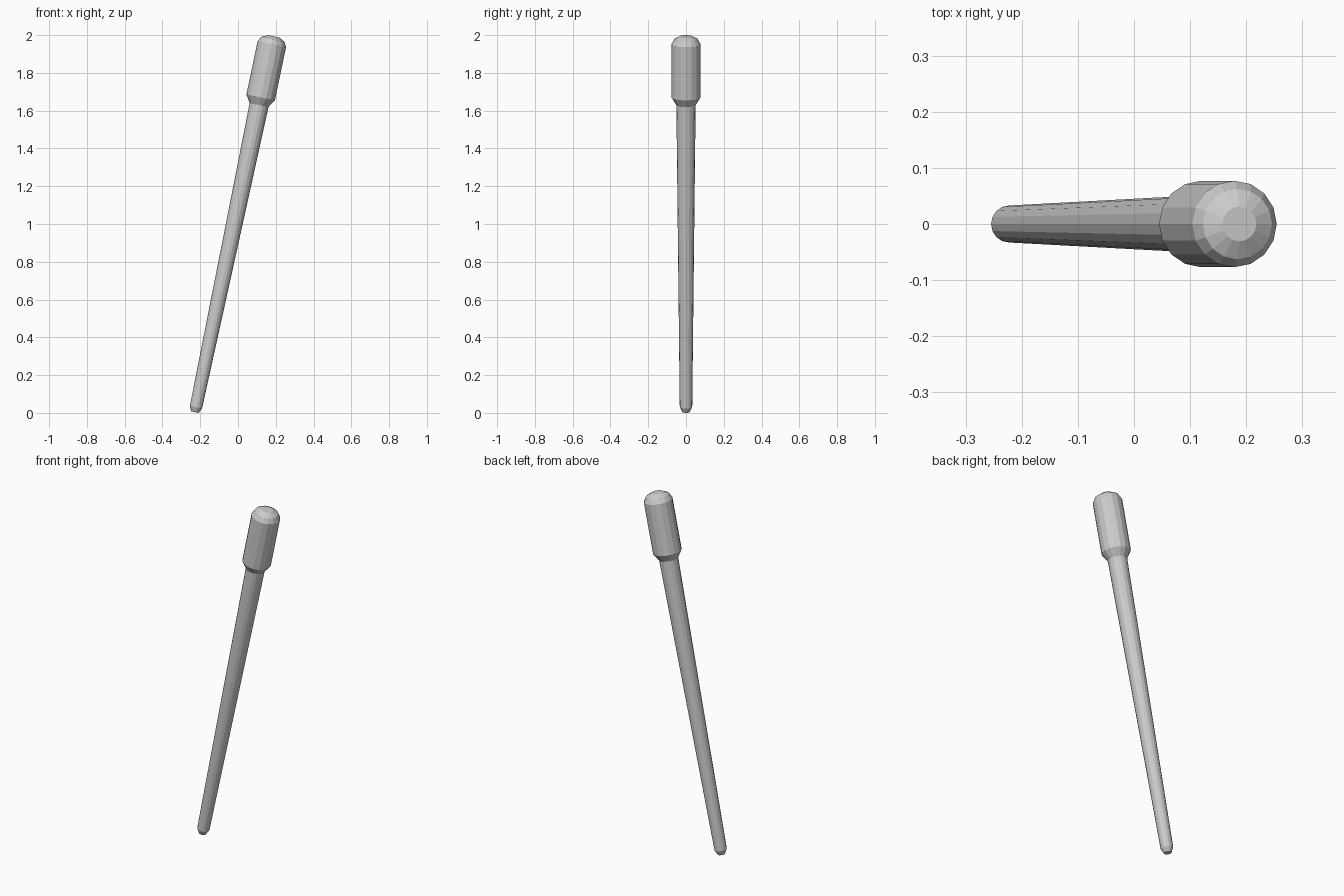
import bpy, bmesh, math
from mathutils import Matrix

if "Cube" in bpy.data.objects:
    bpy.data.objects.remove(bpy.data.objects["Cube"])

SIDES = 16
TILT = math.radians(11.8)
PLACE = Matrix.Translation((-0.228, 0, 0.004)) @ Matrix.Rotation(TILT, 4, 'Y')


def lathe(name, profile, cap_start=False, cap_end=False):
    """Turn (radius, height) points around the tilted axis."""
    bm = bmesh.new()
    rings = []
    for r, h in profile:
        rings.append([bm.verts.new((r * math.cos(a), r * math.sin(a), h))
                      for a in (2 * math.pi * i / SIDES for i in range(SIDES))])
    for low, high in zip(rings, rings[1:]):
        for i in range(SIDES):
            j = (i + 1) % SIDES
            bm.faces.new((low[i], low[j], high[j], high[i]))
    if cap_start:
        bm.faces.new(rings[0][::-1])
    if cap_end:
        bm.faces.new(rings[-1])
    bm.transform(PLACE)
    mesh = bpy.data.meshes.new(name)
    bm.to_mesh(mesh)
    bm.free()
    obj = bpy.data.objects.new(name, mesh)
    bpy.context.collection.objects.link(obj)
    return obj


# Long tapered shaft with a bevelled tip
lathe("shaft", [(0.02, 0), (0.033, 0.027), (0.051, 1.661)], cap_start=True)

# Thick head: flared collar, straight barrel, domed end
lathe("head", [(0.051, 1.661), (0.077, 1.702), (0.077, 1.99),
               (0.063, 2.016), (0.031, 2.033)], cap_end=True)
